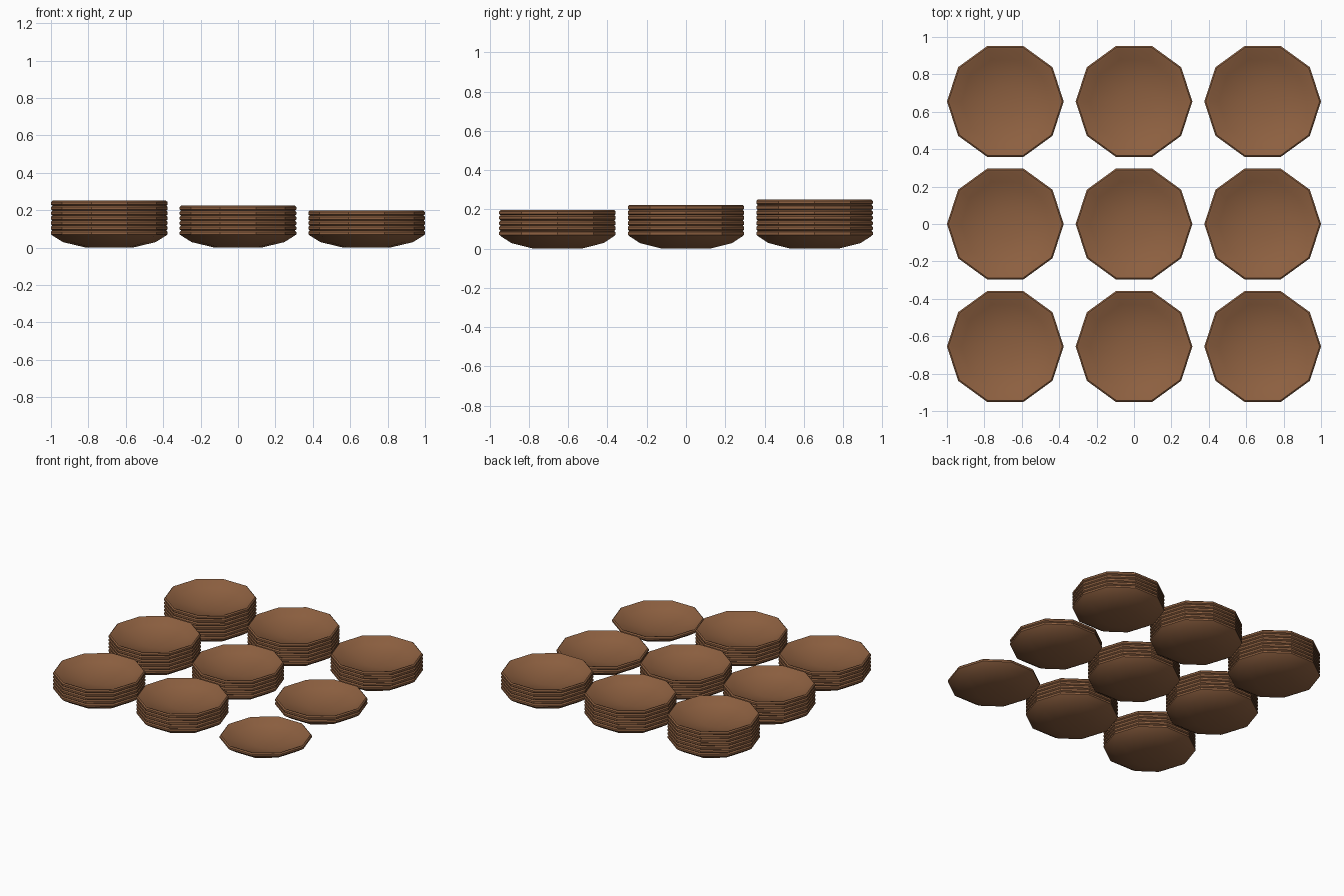
import bpy, bmesh, math

if "Cube" in bpy.data.objects:
    bpy.data.objects.remove(bpy.data.objects["Cube"])

SIDES = 10
PITCH_X, PITCH_Y = 0.688, 0.655   # spacing of the stacks
STEP = 0.0265                     # height gained by each nested dish

# number of dishes per stack: rows from front to back, columns from left to right
COUNTS = [(5, 5, 1),
          (6, 5, 2),
          (7, 6, 5)]

# dish cross-section (radius, z): underside, rounded rim, hollow inside
PROFILE = [(0.126, 0.0), (0.247, 0.029), (0.302, 0.063), (0.312, 0.071),
           (0.312, 0.084), (0.304, 0.0915), (0.292, 0.0885),
           (0.235, 0.056), (0.085, 0.027)]


def material(name, rgb):
    m = bpy.data.materials.new(name)
    m.diffuse_color = (*rgb, 1)
    m.use_nodes = True
    m.node_tree.nodes["Principled BSDF"].inputs["Base Color"].default_value = m.diffuse_color
    return m


wood = material("brown_wood", (0.27, 0.118, 0.052))


def dish_mesh():
    bm = bmesh.new()
    rings = []
    for r, z in PROFILE:
        rings.append([bm.verts.new((r * math.cos(2 * math.pi * i / SIDES),
                                    r * math.sin(2 * math.pi * i / SIDES), z))
                      for i in range(SIDES)])
    for a, b in zip(rings, rings[1:]):
        for i in range(SIDES):
            j = (i + 1) % SIDES
            bm.faces.new((a[i], a[j], b[j], b[i]))
    bm.faces.new(rings[0][::-1])   # foot
    bm.faces.new(rings[-1])        # inner floor
    bmesh.ops.recalc_face_normals(bm, faces=bm.faces)
    me = bpy.data.meshes.new("dish")
    bm.to_mesh(me)
    bm.free()
    me.materials.append(wood)
    return me


# one shared dish, smooth across the bowl, sharp at the rim corners
mesh = dish_mesh()
first = bpy.data.objects.new("dish_template", mesh)
bpy.context.collection.objects.link(first)
bpy.context.view_layer.objects.active = first
first.select_set(True)
bpy.ops.object.shade_smooth_by_angle(angle=math.radians(33))
bpy.data.objects.remove(first)

# stacks of nested dishes
for row, counts in enumerate(COUNTS):
    for col, count in enumerate(counts):
        for k in range(count):
            ob = bpy.data.objects.new(f"dish_{row}_{col}_{k}", mesh)
            ob.location = ((col - 1) * PITCH_X, (row - 1) * PITCH_Y, k * STEP)
            bpy.context.collection.objects.link(ob)
